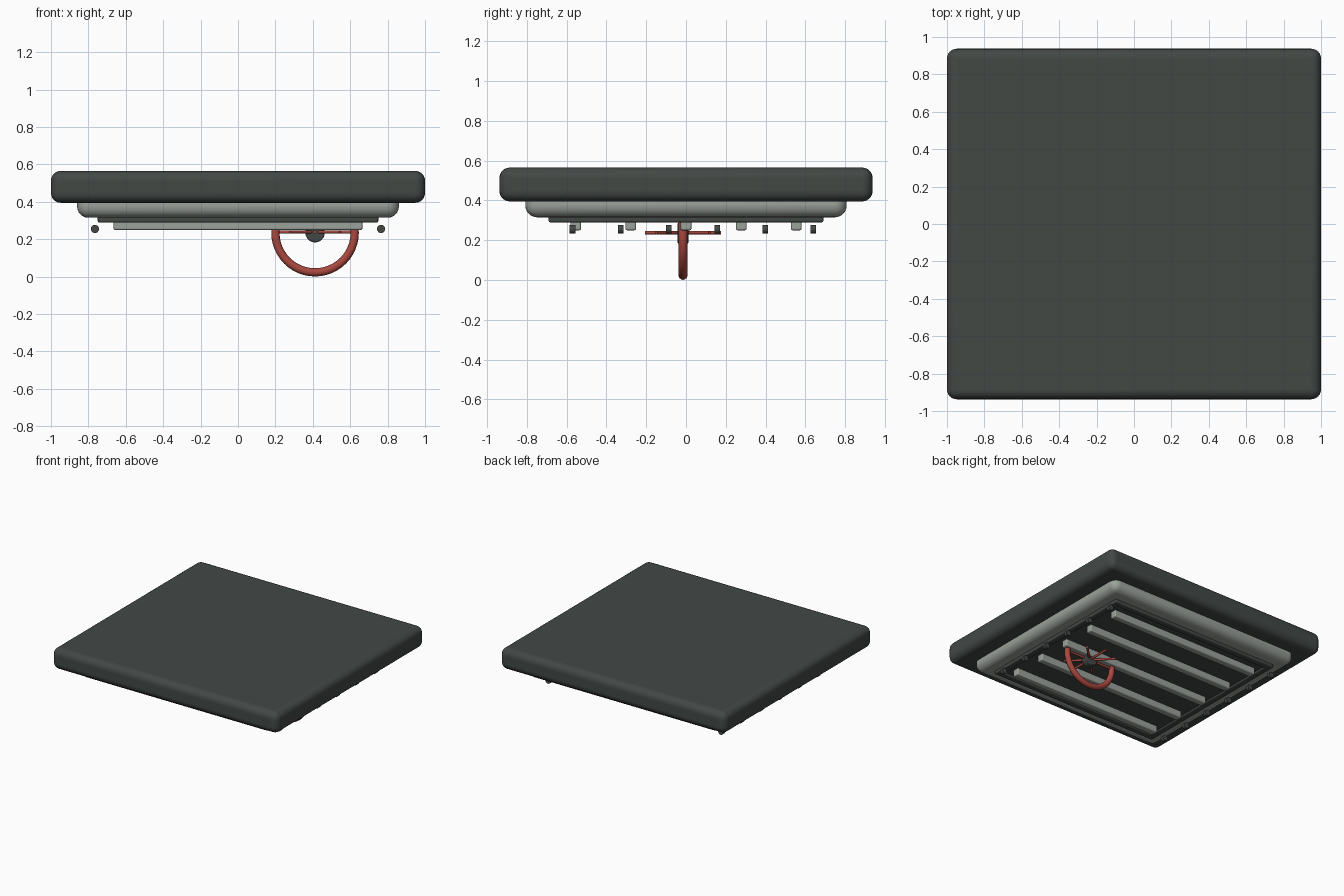
import bpy, math
from math import pi, cos, sin

if "Cube" in bpy.data.objects:
    bpy.data.objects.remove(bpy.data.objects["Cube"])


def material(name, rgb):
    m = bpy.data.materials.new(name)
    m.diffuse_color = (*rgb, 1)
    m.use_nodes = True
    m.node_tree.nodes["Principled BSDF"].inputs["Base Color"].default_value = m.diffuse_color
    return m


DARK = material("dark_paint", (0.055, 0.065, 0.06))
STEEL = material("pale_steel", (0.33, 0.36, 0.33))
RED = material("red_paint", (0.40, 0.065, 0.05))


def finish(name, mat, bevel=0, segments=4):
    ob = bpy.context.object
    ob.name = name
    ob.data.materials.append(mat)
    if bevel:
        b = ob.modifiers.new("bevel", 'BEVEL')
        b.width = bevel
        b.segments = segments
        b.limit_method = 'ANGLE'
    bpy.ops.object.shade_smooth_by_angle(angle=math.radians(40))
    return ob


def box(name, x, y, z, mat, bevel=0, segments=4):
    bpy.ops.mesh.primitive_cube_add(
        size=1, location=[(a + b) / 2 for a, b in (x, y, z)])
    bpy.context.object.scale = [b - a for a, b in (x, y, z)]
    bpy.ops.object.transform_apply(location=False, rotation=False, scale=True)
    return finish(name, mat, bevel, segments)


def cylinder(name, r, depth, loc, rot, mat, sides=24, bevel=0):
    bpy.ops.mesh.primitive_cylinder_add(
        radius=r, depth=depth, vertices=sides, location=loc, rotation=rot)
    return finish(name, mat, bevel, 2)


# Main hatch slab and the stepped plug beneath it
box("hatch_slab", (-1, 1), (-0.937, 0.937), (0.395, 0.565), DARK, 0.052, 6)
box("hatch_plug", (-0.86, 0.86), (-0.807, 0.807), (0.315, 0.45), STEEL, 0.06, 6)

# Inner panel with a raised gasket border
GX, GY, W = 0.75, 0.69, 0.05
box("inner_panel", (-GX + 0.02, GX - 0.02), (-GY + 0.02, GY - 0.02),
    (0.303, 0.33), DARK)
for s in (-1, 1):
    xs = sorted((s * GX, s * (GX - W)))
    ys = sorted((s * GY, s * (GY - W)))
    box("gasket_side", xs, (-GY, GY), (0.29, 0.33), DARK, 0.008, 3)
    box("gasket_end", (-GX, GX), ys, (0.29, 0.33), DARK, 0.008, 3)

# Stiffening ribs
for i in range(-2, 3):
    y = i * 0.277
    box("rib", (-0.665, 0.665), (y - 0.027, y + 0.027), (0.25, 0.31),
        STEEL, 0.008, 3)

# Bolts along both sides
for x in (-0.765, 0.765):
    for i in range(6):
        cylinder("bolt", 0.022, 0.028, (x, -0.57 + 0.242 * i, 0.255),
                 (pi / 2, 0, 0), DARK, 16)

# Locking wheel: upright rim, hub and flat spokes
C = (0.412, -0.015, 0.235)
bpy.ops.mesh.primitive_torus_add(
    location=C, rotation=(pi / 2, 0, 0), major_radius=0.212,
    minor_radius=0.022, major_segments=48, minor_segments=14)
finish("wheel_rim", RED)
cylinder("wheel_hub", 0.052, 0.056, C, (pi / 2, 0, 0), DARK, 24, 0.006)
for i in range(8):
    a = i * pi / 4
    cylinder("wheel_spoke", 0.009, 0.19,
             (C[0] + 0.095 * cos(a), C[1] + 0.095 * sin(a), C[2] + 0.003),
             (0, pi / 2, a), RED, 10)
